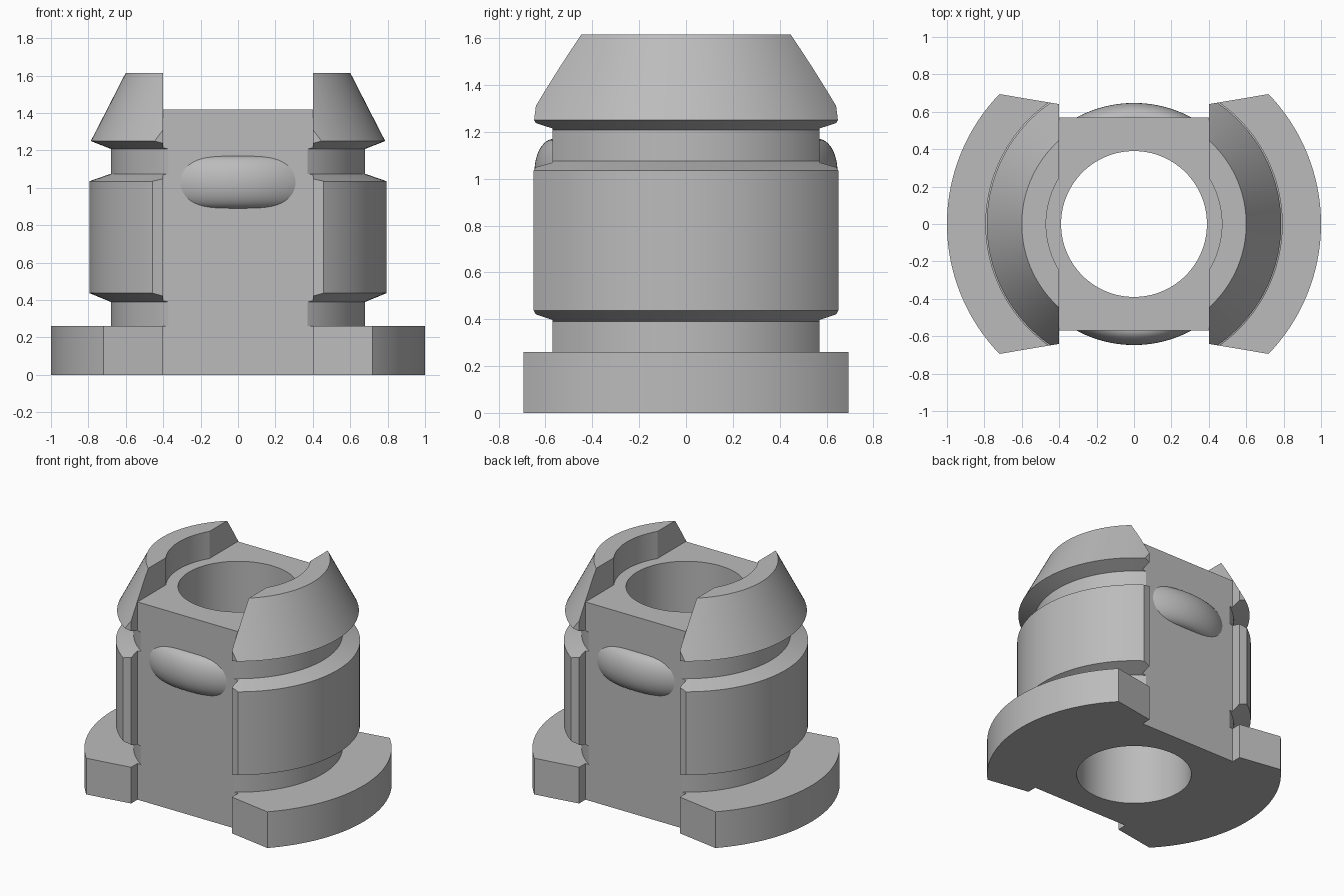
import bpy, bmesh, math
from mathutils import Matrix, Vector

cube = bpy.data.objects.get("Cube")
if cube:
    bpy.data.objects.remove(cube, do_unlink=True)

grey = bpy.data.materials.new("plain grey")
grey.use_nodes = True
tone = (0.5, 0.5, 0.5, 1)
grey.diffuse_color = tone
grey.node_tree.nodes["Principled BSDF"].inputs["Base Color"].default_value = tone


def finish(name, bm):
    bmesh.ops.recalc_face_normals(bm, faces=bm.faces)
    mesh = bpy.data.meshes.new(name)
    bm.to_mesh(mesh)
    bm.free()
    mesh.materials.append(grey)
    ob = bpy.data.objects.new(name, mesh)
    bpy.context.collection.objects.link(ob)
    return ob


def lathe(name, profile, steps, start=0.0, sweep=math.tau):
    """Turn a closed (radius, z) profile around the z axis."""
    bm = bmesh.new()
    closed = sweep >= math.tau - 1e-6
    rings = []
    for i in range(steps if closed else steps + 1):
        a = start + sweep * i / steps
        rings.append([bm.verts.new((r * math.cos(a), r * math.sin(a), z)) for r, z in profile])
    n = len(profile)
    for i in range(steps):
        p, q = rings[i], rings[(i + 1) % len(rings)]
        for j in range(n):
            k = (j + 1) % n
            bm.faces.new((p[j], q[j], q[k], p[k]))
    if not closed:
        bm.faces.new(rings[0])
        bm.faces.new(rings[-1])
    return finish(name, bm)


def prism(name, outline, z0, z1):
    bm = bmesh.new()
    face = bm.faces.new([bm.verts.new((x, y, z0)) for x, y in outline])
    up = bmesh.ops.extrude_face_region(bm, geom=[face])
    verts = [v for v in up["geom"] if isinstance(v, bmesh.types.BMVert)]
    bmesh.ops.translate(bm, verts=verts, vec=(0, 0, z1 - z0))
    ob = finish(name, bm)
    ob.hide_render = True
    return ob


def cut(ob, cutter, operation):
    mod = ob.modifiers.new(operation.title(), "BOOLEAN")
    mod.operation, mod.solver, mod.object = operation, "EXACT", cutter
    bpy.context.view_layer.objects.active = ob
    bpy.ops.object.modifier_apply(modifier=mod.name)
    bpy.data.objects.remove(cutter, do_unlink=True)


def smooth(ob):
    bpy.ops.object.select_all(action="DESELECT")
    ob.select_set(True)
    bpy.context.view_layer.objects.active = ob
    bpy.ops.object.shade_smooth_by_angle(angle=math.radians(20))


FLAT = 0.569   # front and back face of the core
SLOT = 0.4     # half width of the core
TOP = 1.615

# Turned body: flange, two grooves, wide band, tapered head, bore
body = lathe("clip_body", [
    (0.39, 0), (1.0, 0), (1.0, 0.26), (0.68, 0.26), (0.68, 0.39),
    (0.795, 0.437), (0.795, 1.035), (0.68, 1.075), (0.68, 1.208),
    (0.787, 1.25), (0.6, TOP), (0.47, TOP), (0.47, 1.42), (0.39, 1.42)], 128)

# Outline trim: flat core between two flaring wings
quarter = [(SLOT, FLAT), (SLOT, 0.641), (1.2, 0.775)]
right = quarter + [(x, -y) for x, y in reversed(quarter)]
outline = right + [(-x, -y) for x, y in right]
cut(body, prism("outline_trim", outline, -0.1, 1.8), "INTERSECT")

# Open slot above the core, between the heads
slot = [(-SLOT, -1), (SLOT, -1), (SLOT, 1), (-SLOT, 1)]
cut(body, prism("head_slot", slot, 1.42, 1.8), "DIFFERENCE")
smooth(body)

# Rounded detent bumps on the front and back faces
half = math.radians(32)
arc = [(FLAT - 0.004 + 0.082 * math.sin(t), 1.03 + 0.14 * math.cos(t))
       for t in (math.pi * i / 24 for i in range(25))]
bump_profile = [(0.5, 1.17)] + arc + [(0.5, 0.89)]
for name, facing in (("front_bump", -math.pi / 2), ("back_bump", math.pi / 2)):
    smooth(lathe(name, bump_profile, 40, facing - half, 2 * half))
